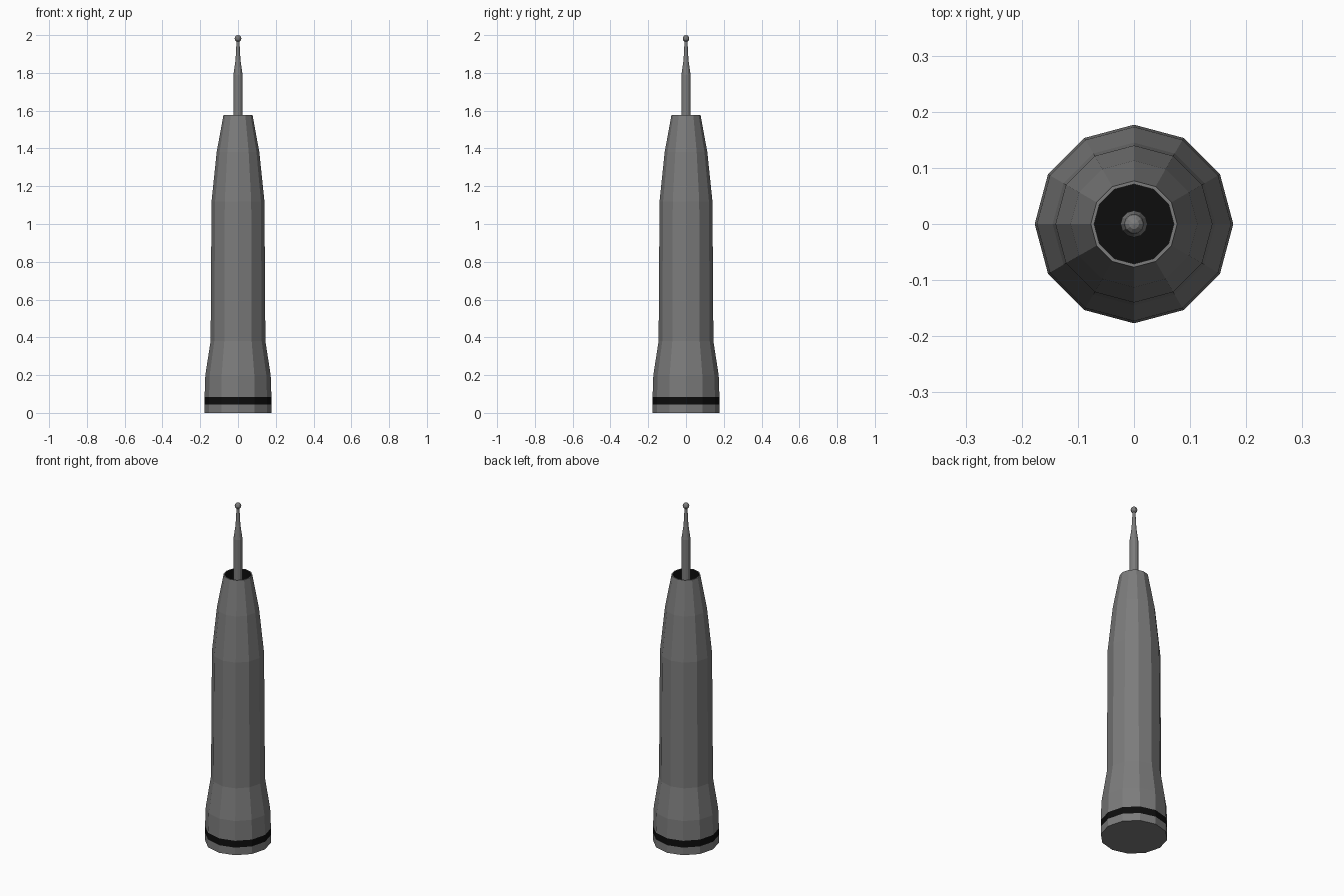
import bpy, bmesh, math

if "Cube" in bpy.data.objects:
    bpy.data.objects.remove(bpy.data.objects["Cube"])

def mat(name, c):
    m = bpy.data.materials.new(name)
    m.diffuse_color = (*c, 1)
    m.use_nodes = True
    m.node_tree.nodes["Principled BSDF"].inputs["Base Color"].default_value = m.diffuse_color
    return m

grey = mat("dark_grey", (0.2, 0.2, 0.2))
black = mat("black", (0.004, 0.004, 0.004))

def lathe(name, profile, sides, black_rule=lambda i: False):
    """Revolve (radius, z) points; black_rule picks black bands by index."""
    bm = bmesh.new()
    rings = []
    for r, z in profile:
        rings.append([bm.verts.new((r * math.cos(2 * math.pi * k / sides),
                                    r * math.sin(2 * math.pi * k / sides), z))
                      for k in range(sides)])
    for i in range(len(rings) - 1):
        a, b = rings[i], rings[i + 1]
        for k in range(sides):
            n = (k + 1) % sides
            f = bm.faces.new((a[k], a[n], b[n], b[k]))
            f.material_index = 1 if black_rule(i) else 0
    bm.faces.new(rings[0][::-1])
    cap = bm.faces.new(rings[-1])
    cap.material_index = 1 if black_rule(len(rings) - 1) else 0
    me = bpy.data.meshes.new(name)
    bm.to_mesh(me)
    bm.free()
    me.materials.append(grey)
    me.materials.append(black)
    ob = bpy.data.objects.new(name, me)
    bpy.context.collection.objects.link(ob)
    return ob

# Handle shell with black band near the base and black open socket on top
lathe("handle_body", [(0.177, 0), (0.177, 0.045), (0.177, 0.085), (0.173, 0.2),
                      (0.145, 0.38), (0.140, 1.12), (0.113, 1.38), (0.077, 1.577),
                      (0.071, 1.577), (0.071, 1.5)],
      12, lambda i: i in (1, 8, 9))

# Slim tapered shaft rising from the socket
lathe("shaft", [(0.024, 1.5), (0.024, 1.79), (0.013, 1.87), (0.008, 1.965)], 12)

# Ball tip
R = 0.018
lathe("ball_tip", [(max(R * math.sin(math.pi * t / 6), 0.001), 1.982 - R * math.cos(math.pi * t / 6))
                   for t in range(7)], 10)
